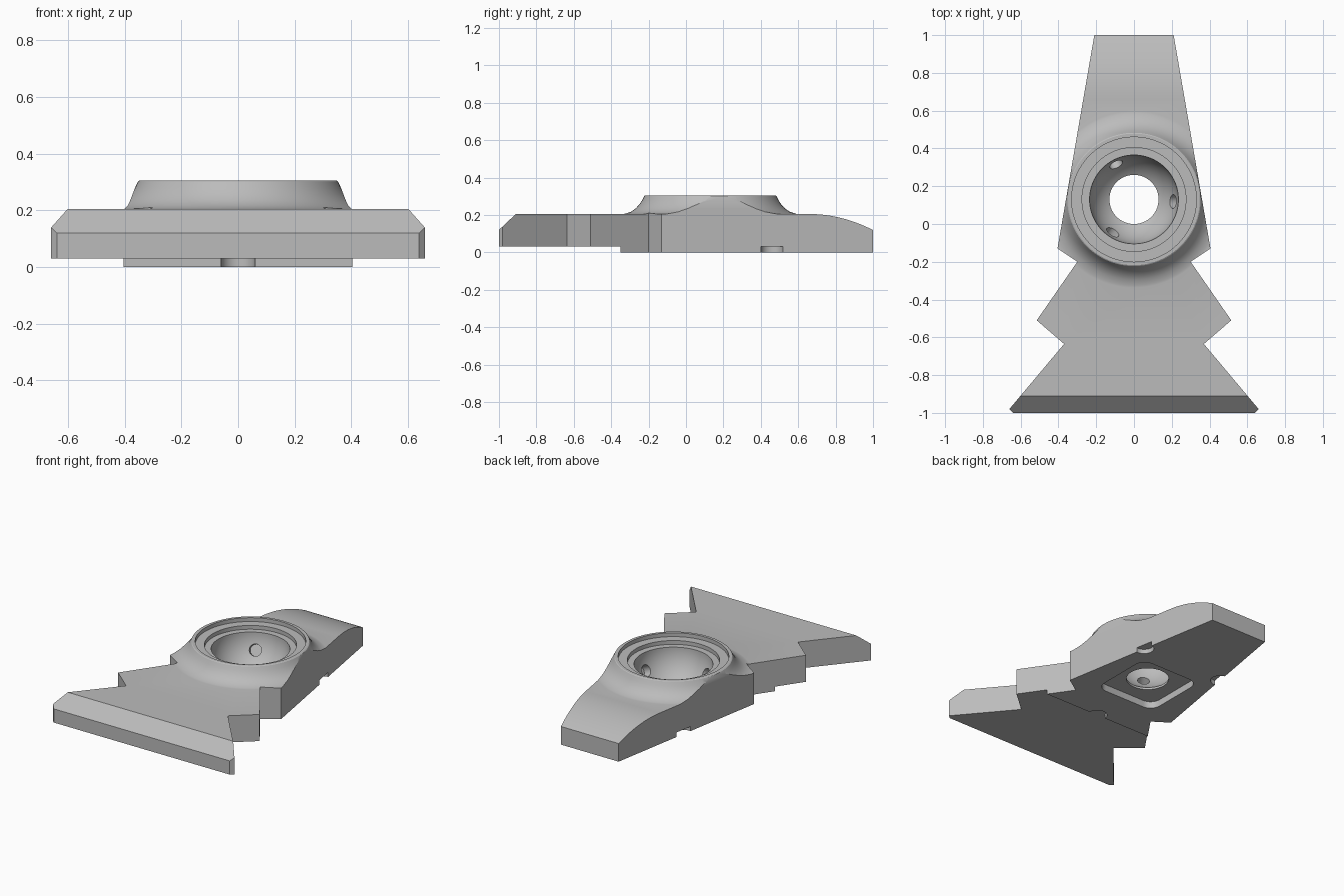
import bpy, bmesh, math
from mathutils import Vector, Matrix

if "Cube" in bpy.data.objects:
    bpy.data.objects.remove(bpy.data.objects["Cube"])

CY = 0.13           # centre of the round socket
BALL_Z, BALL_R = 0.255, 0.235

grey = bpy.data.materials.new("plain grey")
grey.use_nodes = True
grey.diffuse_color = (0.5, 0.5, 0.5, 1)
grey.node_tree.nodes["Principled BSDF"].inputs["Base Color"].default_value = (0.5, 0.5, 0.5, 1)


def make(name, bm):
    bmesh.ops.recalc_face_normals(bm, faces=bm.faces[:])
    mesh = bpy.data.meshes.new(name)
    bm.to_mesh(mesh)
    bm.free()
    mesh.materials.append(grey)
    ob = bpy.data.objects.new(name, mesh)
    bpy.context.collection.objects.link(ob)
    return ob


def prism(name, points, direction):
    """Extrude a closed loop of 3D points along a direction."""
    bm = bmesh.new()
    face = bm.faces.new([bm.verts.new(p) for p in points])
    new = bmesh.ops.extrude_face_region(bm, geom=[face])["geom"]
    bmesh.ops.translate(bm, vec=direction,
                        verts=[g for g in new if isinstance(g, bmesh.types.BMVert)])
    return make(name, bm)


def lathe(name, profile, steps=96):
    """Revolve (radius, z) points, closed to the axis, about the socket centre."""
    bm = bmesh.new()
    rings = []
    for r, z in profile:
        rings.append([bm.verts.new((r * math.cos(a), CY + r * math.sin(a), z))
                      for a in (2 * math.pi * i / steps for i in range(steps))])
    for low, high in zip(rings, rings[1:]):
        for i in range(steps):
            j = (i + 1) % steps
            bm.faces.new((low[i], low[j], high[j], high[i]))
    bm.faces.new(rings[0])
    bm.faces.new(rings[-1])
    return make(name, bm)


def rod(name, centre, axis, radius, length):
    bm = bmesh.new()
    turn = Vector((0, 0, 1)).rotation_difference(Vector(axis)).to_matrix().to_4x4()
    bmesh.ops.create_cone(bm, cap_ends=True, segments=32, radius1=radius, radius2=radius,
                          depth=length, matrix=Matrix.Translation(centre) @ turn)
    return make(name, bm)


def combine(target, tool, operation):
    mod = target.modifiers.new("combine", 'BOOLEAN')
    mod.operation, mod.solver, mod.object = operation, 'EXACT', tool
    tool.hide_render = True
    bpy.context.view_layer.objects.active = target
    bpy.ops.object.modifier_apply(modifier=mod.name)
    bpy.data.objects.remove(tool)


# Long side profile: bevelled front, stepped underside, drooping back
back = [(0.66 + 0.36 * t, 0.205 - 0.096 * t ** 2) for t in (i / 12 for i in range(13))]
side = [(-1, 0.03), (-1, 0.12), (-0.91, 0.205)] + back + [(1.02, 0), (-0.35, 0), (-0.35, 0.03)]
body = prism("base_body", [(-0.8, y, z) for y, z in side], (1.6, 0, 0))

# Flared collar that blends into the plate
collar = lathe("collar", [(0.48, 0.1), (0.48, 0.203), (0.455, 0.207), (0.425, 0.217), (0.4, 0.234),
                          (0.38, 0.255), (0.365, 0.278), (0.353, 0.302), (0.348, 0.305)])
combine(body, collar, 'UNION')

# Trim everything to the notched outline
half = [(0.64, -1), (0.66, -0.98), (0.37, -0.635), (0.515, -0.51), (0.3, -0.2),
        (0.405, -0.13), (0.21, 1)]
outline = half + [(-x, y) for x, y in reversed(half)]
combine(body, prism("outline", [(x, y, -0.2) for x, y in outline], (0, 0, 0.8)), 'INTERSECT')

# Stepped rim, round bowl and through hole
bowl = [(0.33, 0.4), (0.33, 0.28), (0.275, 0.28), (0.275, BALL_Z)]
low = math.acos(0.13 / BALL_R)
for i in range(17):
    a = low * i / 16
    bowl.append((BALL_R * math.cos(a), BALL_Z - BALL_R * math.sin(a)))
bowl.append((0.13, -0.1))
combine(body, lathe("bowl", bowl), 'DIFFERENCE')

# Rounded square pocket underneath
pocket = []
for k in range(4):
    for i in range(9):
        a = math.pi / 2 * (k + i / 8)
        cx = 0.15 if k in (0, 3) else -0.15
        cy = 0.15 if k in (0, 1) else -0.15
        pocket.append((cx + 0.07 * math.cos(a), CY + cy + 0.07 * math.sin(a), -0.1))
combine(body, prism("pocket", pocket, (0, 0, 0.145)), 'DIFFERENCE')

# Three screw holes in the bowl wall
for deg in (-3, 117, 237):
    a = math.radians(deg)
    d = Vector((0.89 * math.cos(a), 0.89 * math.sin(a), -0.45))
    centre = Vector((0, CY, BALL_Z)) + d * BALL_R
    combine(body, rod("screw_hole", centre, d, 0.037, 0.1), 'DIFFERENCE')

# Half-round notches along the underside edge
for x, y in ((0, -0.35), (0.305, 0.46), (-0.305, 0.46)):
    combine(body, rod("notch", (x, y, -0.02), (0, 0, 1), 0.06, 0.1), 'DIFFERENCE')

bpy.ops.object.select_all(action='DESELECT')
body.select_set(True)
bpy.context.view_layer.objects.active = body
bpy.ops.object.shade_smooth_by_angle(angle=math.radians(30))
